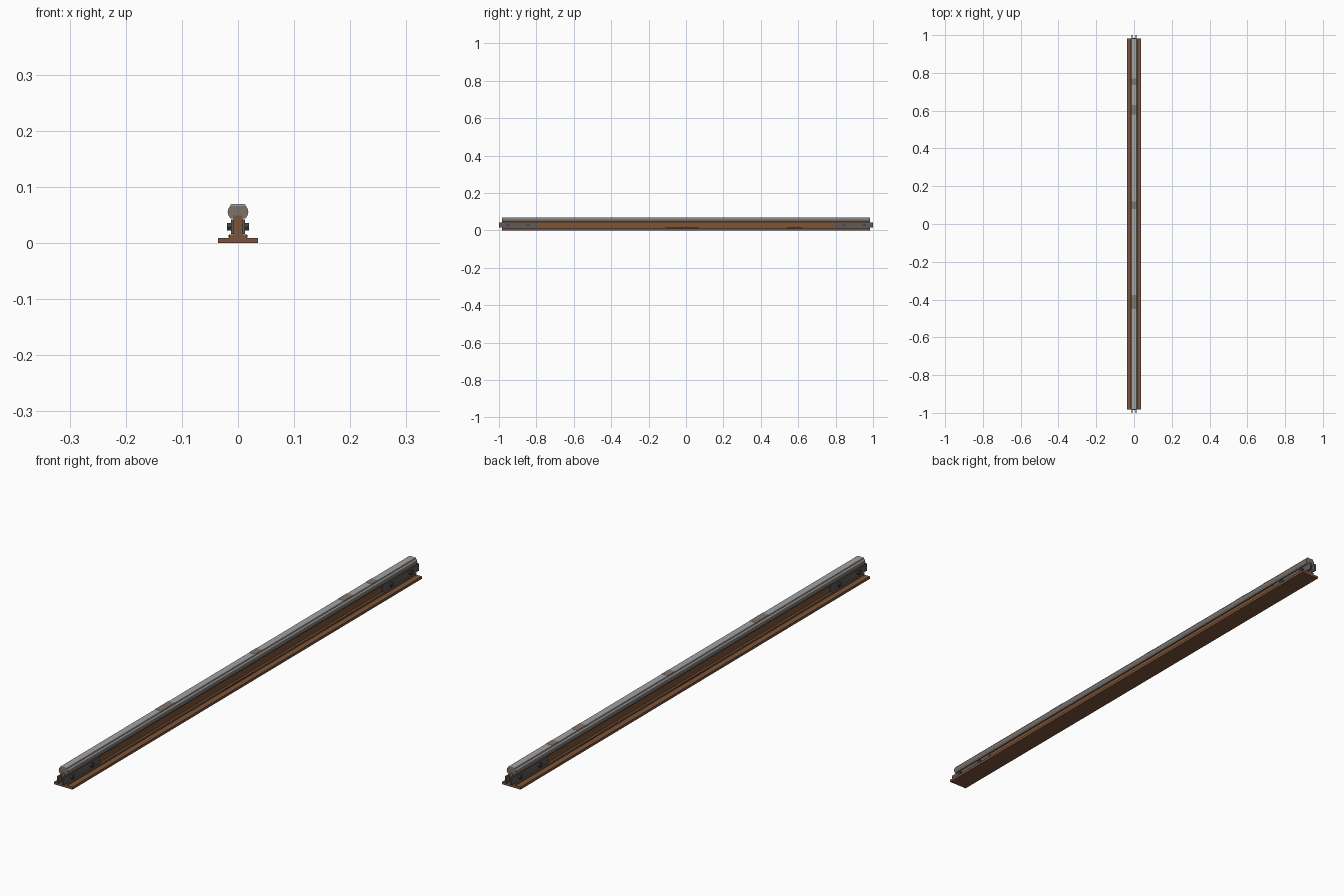
import bpy, bmesh, math
from mathutils import Matrix

if "Cube" in bpy.data.objects:
    bpy.data.objects.remove(bpy.data.objects["Cube"])

def mat(name, c):
    m = bpy.data.materials.new(name)
    m.diffuse_color = (*c, 1)
    m.use_nodes = True
    m.node_tree.nodes["Principled BSDF"].inputs["Base Color"].default_value = m.diffuse_color
    return m

rust = mat("rust brown", (0.20, 0.09, 0.045))
web_rust = mat("orange rust", (0.21, 0.088, 0.036))
dark_rust = mat("dark rust", (0.12, 0.055, 0.03))
head_grey = mat("weathered steel", (0.20, 0.17, 0.15))
polished = mat("polished steel", (0.36, 0.36, 0.36))
worn = mat("worn patch", (0.23, 0.18, 0.155))
plate_grey = mat("dark plate steel", (0.11, 0.10, 0.098))
bolt_grey = mat("bolt steel", (0.06, 0.058, 0.058))

def finish(bm, name, m):
    bmesh.ops.recalc_face_normals(bm, faces=bm.faces)
    me = bpy.data.meshes.new(name)
    bm.to_mesh(me)
    bm.free()
    me.materials.append(m)
    ob = bpy.data.objects.new(name, me)
    bpy.context.collection.objects.link(ob)
    return ob

def extrude(name, half, y0, y1, m):
    """Extrude a half profile (x, z), mirrored in x, along y."""
    pts = half + [(-x, z) for x, z in reversed(half)]
    bm = bmesh.new()
    a = [bm.verts.new((x, y0, z)) for x, z in pts]
    b = [bm.verts.new((x, y1, z)) for x, z in pts]
    bm.faces.new(a)
    bm.faces.new(b[::-1])
    n = len(pts)
    for i in range(n):
        bm.faces.new((a[i], a[(i + 1) % n], b[(i + 1) % n], b[i]))
    return finish(bm, name, m)

def box(name, x0, x1, y0, y1, z0, z1, m):
    bm = bmesh.new()
    bmesh.ops.create_cube(bm, size=1)
    for v in bm.verts:
        v.co = ((x0 + x1) / 2 + v.co.x * (x1 - x0),
                (y0 + y1) / 2 + v.co.y * (y1 - y0),
                (z0 + z1) / 2 + v.co.z * (z1 - z0))
    return finish(bm, name, m)

L = 0.983

# Rail: flat foot, raised fillet, web, rounded head and running surface
extrude("rail_foot", [(0.036, 0), (0.036, 0.009)], -L, L, rust)
extrude("foot_fillet", [(0.016, 0.008), (0.016, 0.015)], -L, L, rust)
extrude("rail_web", [(0.008, 0.012), (0.008, 0.049)], -L - 0.001, L + 0.001, web_rust)
head = extrude("rail_head", [(0.0135, 0.044), (0.017, 0.049), (0.0185, 0.055),
                             (0.017, 0.062), (0.0135, 0.0665)], -L, L, head_grey)
# Upper shoulders of the head are polished
head.data.materials.append(polished)
for p in head.data.polygons:
    if p.normal.z > 0.4:
        p.material_index = 1
extrude("running_surface", [(0.0135, 0.066), (0.0135, 0.068), (0.012, 0.0695)],
        -L, L, polished)

# Worn patches on the running surface
for i, (y0, y1) in enumerate([(-0.45, -0.375), (0.08, 0.12), (0.58, 0.63), (0.735, 0.77)]):
    box(f"worn_patch_{i}", -0.0125, 0.0125, y0, y1, 0.069, 0.07, worn)

# Dark rust stains low on the web
for s in (-1, 1):
    for y0, y1 in [(-0.11, 0.07), (0.54, 0.62)]:
        xs = sorted((s * 0.0155, s * 0.0165))
        box("rust_stain", *xs, y0, y1, 0.0095, 0.0145, dark_rust)

# Joint plates on both sides of each end, each with two bolts
for e in (-1, 1):
    for s in (-1, 1):
        xs = sorted((s * 0.007, s * 0.0125))
        ys = sorted((e * 0.795, e * 1.0))
        box("joint_plate", *xs, *ys, 0.016, 0.042, plate_grey)
        for y in (0.843, 0.953):
            bm = bmesh.new()
            bmesh.ops.create_cone(
                bm, cap_ends=True, segments=6, radius1=0.008, radius2=0.008, depth=0.007,
                matrix=Matrix.Translation((s * 0.0158, e * y, 0.029)) @ Matrix.Rotation(math.pi / 2, 4, 'Y'))
            finish(bm, "joint_bolt", bolt_grey)
